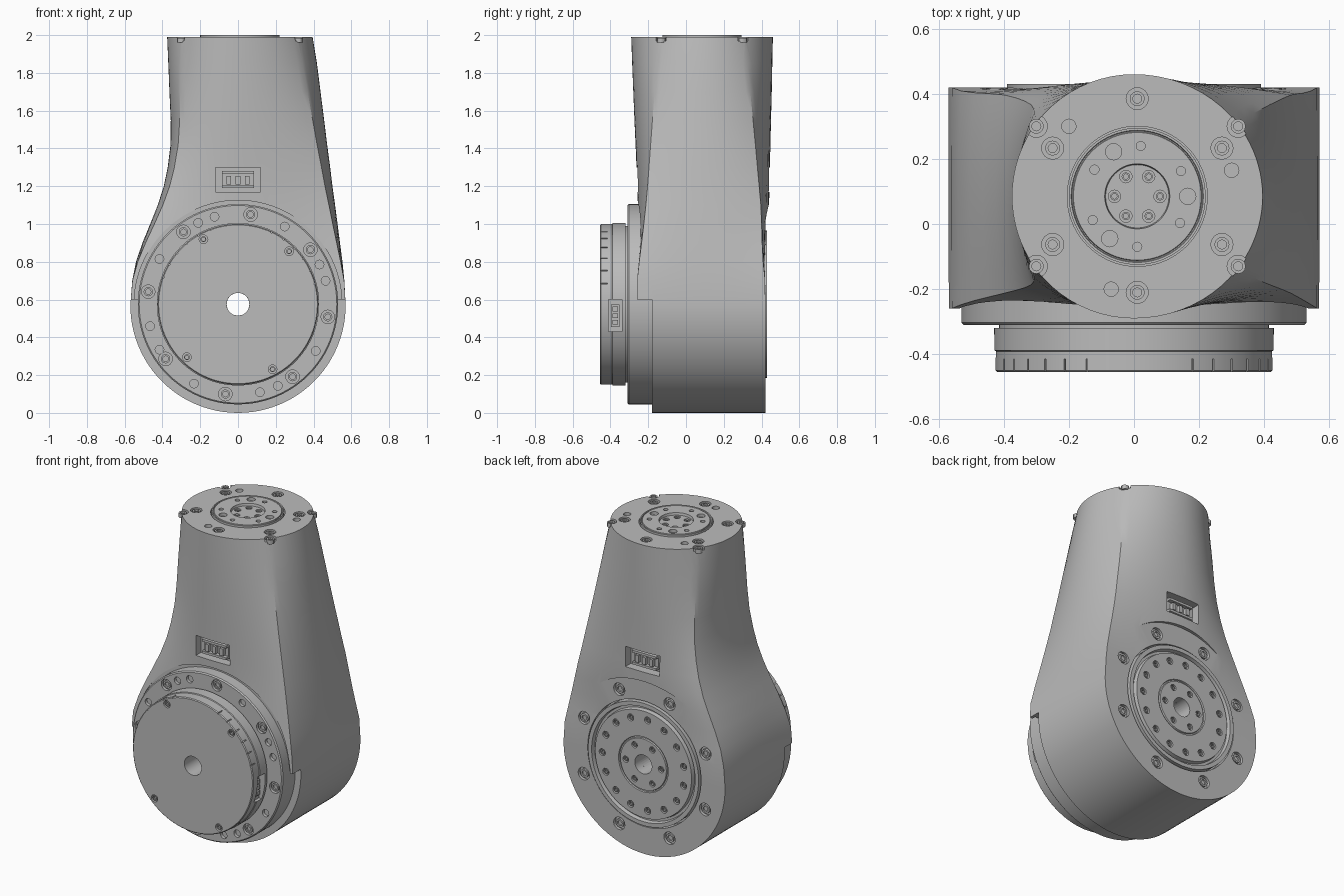
import bpy, bmesh
from math import pi, sin, cos, radians
from mathutils import Matrix, Vector

cube = bpy.data.objects.get("Cube")
if cube:
    bpy.data.objects.remove(cube, do_unlink=True)

grey = bpy.data.materials.new("metal_grey")
grey.use_nodes = True
GREY = (0.5, 0.5, 0.5, 1)
grey.diffuse_color = GREY
grey.node_tree.nodes["Principled BSDF"].inputs["Base Color"].default_value = GREY

# Working frames: local z points out of the face being detailed
FRONT = Matrix.Translation((0, 0, 0.575)) @ Matrix.Rotation(pi / 2, 4, 'X')
BACK = Matrix.Translation((0, 0, 0.575)) @ Matrix.Rotation(-pi / 2, 4, 'X')
TOP = Matrix.Translation((0.01, 0.085, 0))


def finish(name, bm):
    bmesh.ops.recalc_face_normals(bm, faces=bm.faces)
    mesh = bpy.data.meshes.new(name)
    bm.to_mesh(mesh)
    bm.free()
    mesh.materials.append(grey)
    obj = bpy.data.objects.new(name, mesh)
    bpy.context.collection.objects.link(obj)
    return obj


def add_lathe(bm, profile, frame, seg):
    """Revolve a closed (radius, height) outline about local z."""
    rings = []
    for r, h in profile:
        rings.append([bm.verts.new(frame @ Vector((r * cos(2 * pi * i / seg), r * sin(2 * pi * i / seg), h)))
                      for i in range(seg)])
    for k, ring in enumerate(rings):
        nxt = (k + 1) % len(rings)
        if profile[k][0] == 0 and profile[nxt][0] == 0:
            continue
        for i in range(seg):
            j = (i + 1) % seg
            bm.faces.new((ring[i], ring[j], rings[nxt][j], rings[nxt][i]))
    bmesh.ops.remove_doubles(bm, verts=[v for ring in rings for v in ring], dist=1e-5)


def lathe(name, profile, frame, seg=96):
    bm = bmesh.new()
    add_lathe(bm, profile, frame, seg)
    return finish(name, bm)


def boxes(name, spans, frame=Matrix()):
    """Boxes given as (low corner, high corner)."""
    bm = bmesh.new()
    for lo, hi in spans:
        lo, hi = Vector(lo), Vector(hi)
        bmesh.ops.create_cube(bm, size=1, matrix=frame @ Matrix.Translation((lo + hi) / 2)
                              @ Matrix.Diagonal((hi - lo).to_4d()))
    return finish(name, bm)


def cut(obj, cutter):
    mod = obj.modifiers.new("cut", 'BOOLEAN')
    mod.operation, mod.solver, mod.object = 'DIFFERENCE', 'EXACT', cutter
    bpy.context.view_layer.objects.active = obj
    bpy.ops.object.modifier_apply(modifier=mod.name)
    bpy.data.objects.remove(cutter, do_unlink=True)


def polar(radius, angles):
    return [(radius * cos(radians(a)), radius * sin(radians(a))) for a in angles]


def drill(obj, spots, frame, h, r, depth=0.02, heads=None):
    """Sink holes at local spots; heads names a set of socket screws in them."""
    holes, screws = bmesh.new(), bmesh.new()
    for x, y in spots:
        at = frame @ Matrix.Translation((x, y, h))
        add_lathe(holes, [(0, -depth), (r, -depth), (r, 0.05), (0, 0.05)], at, 16)
        q = r * 0.68
        add_lathe(screws, [(0, -depth - 0.01), (q, -depth - 0.01), (q, -0.004), (q * 0.6, -0.004),
                           (q * 0.6, -0.014), (0, -0.014)], at, 12)
    cut(obj, finish("hole_cutter", holes))
    if heads:
        finish(heads, screws)
    else:
        screws.free()


# Housing: round top blending to a square-edged shape over a half barrel
# rows of z, left width, right width, front y, back y (-x side flares, +x side is straight)
ROWS = [(1.99, .375, .395, -.29, .46), (1.85, .369, .418, -.285, .457), (1.7, .363, .437, -.279, .454),
        (1.55, .356, .456, -.273, .45), (1.42, .357, .472, -.267, .447), (1.3, .372, .488, -.262, .444),
        (1.2, .393, .5, -.258, .442), (1.1, .425, .514, -.256, .44), (1.0, .465, .527, -.256, .433),
        (.9, .506, .54, -.257, .425), (.8, .54, .553, -.259, .42), (.7, .56, .563, -.26, .42)]
for step in range(25):
    phi = pi / 2 * (1 - step / 24)
    ROWS.append((.57 - .57 * cos(phi), .57 * sin(phi), .57 * sin(phi), -.26, .42))

CORNER, SIDE = radians(37), 20
corners = [(1, -1), (1, 1), (-1, 1), (-1, -1)]
angles = [-CORNER, CORNER, pi - CORNER, pi + CORNER, 2 * pi - CORNER]
bm = bmesh.new()
rings = []
for z, left, right, front, back in ROWS:
    square = min(1, (1.99 - z) / 1.3)
    ring = []
    for side in range(4):
        a, b = Vector(corners[side]), Vector(corners[(side + 1) % 4])
        for i in range(SIDE):
            t = i / SIDE
            ang = angles[side] + t * (angles[side + 1] - angles[side])
            p = Vector((cos(ang), sin(ang))).lerp(a.lerp(b, t), square)
            x = p.x * (right if p.x > 0 else left)
            y = (front + back) / 2 + p.y * (back - front) / 2
            ring.append(bm.verts.new((x, y, z)))
    rings.append(ring)
for upper, lower in zip(rings, rings[1:]):
    for i in range(len(upper)):
        j = (i + 1) % len(upper)
        bm.faces.new((upper[i], upper[j], lower[j], lower[i]))
bm.faces.new(rings[0])
bmesh.ops.remove_doubles(bm, verts=bm.verts, dist=1e-5)
housing = finish("arm_housing", bm)

# Housing seats: lower front step, flange ledge, rear seat, bore and top recess
cut(housing, boxes("step_cutter", [((-.8, -.6, -.2), (.8, -.18, .6))]))
cut(housing, lathe("ledge_cutter", [(0, .235), (.55, .235), (.55, .5), (0, .5)], FRONT))
cut(housing, lathe("rear_cutter", [(0, .37), (.4, .37), (.4, .42), (.535, .42), (.535, .6), (0, .6)], BACK))
cut(housing, lathe("bore_cutter", [(0, -.7), (.06, -.7), (.06, .7), (0, .7)], FRONT, 32))
cut(housing, lathe("top_cutter", [(0, 1.95), (.215, 1.95), (.215, 2.1), (0, 2.1)], TOP))

# Connector sockets on the front and back of the housing
for name, s, y in (("front", -1, .262), ("back", 1, .444)):
    def span(x0, x1, d0, d1, z0, z1):
        ys = sorted((s * (y - d0), s * (y - d1)))
        return (x0, ys[0], z0), (x1, ys[1], z1)
    cut(housing, boxes("socket_cutter", [span(-.12, .12, -.1, .06, 1.17, 1.3)]))
    boxes(name + "_connector", [span(-.085, .085, .045, .07, 1.19, 1.28),
                                span(-.085, .085, .02, .05, 1.265, 1.28),
                                span(-.085, .085, .02, .05, 1.19, 1.205)]
          + [span(x - .012, x + .012, .02, .05, 1.21, 1.255) for x in (-.05, 0, .05)])

# Top face screws and output disc
top_spots = [(0, .3), (0, -.295)] + [(sx * x, sy * y) for sx in (-1, 1) for sy in (-1, 1)
                                     for x, y in ((.31, .215), (.26, .148))]
drill(housing, top_spots, TOP, 1.99, .034, heads="top_screws")
drill(housing, [(-.21, .215), (.29, .08), (-.08, -.285)], TOP, 1.99, .022)
top_disc = lathe("top_output_disc", [(0, 1.94), (.21, 1.94), (.21, 2), (.203, 2), (.201, 1.994), (.198, 1.994),
                                     (.196, 2), (.1, 2), (.097, 1.985), (0, 1.985)], TOP)
drill(top_disc, polar(.07, range(0, 360, 60)), TOP, 1.985, .019, heads="top_hub_screws")
drill(top_disc, polar(.155, (0, 118, 237)), TOP, 2, .025)
drill(top_disc, polar(.155, (30, 86, 148, 208, 270, 328)), TOP, 2, .014)

# Front flange and its screws
flange = lathe("front_flange", [(.06, .17), (.53, .17), (.53, .303), (.523, .31), (.06, .31)], FRONT)
drill(flange, polar(.48, range(-8, 352, 45)), FRONT, .31, .036, heads="flange_screws")
drill(flange, polar(.48, (105, 116, 59, 26, 15, -31, -64, -76, -119, -150, 194, 150)), FRONT, .31, .023)

# Front cap with rim vents, side sockets and screws
cap = lathe("front_cap", [(.06, .3), (.415, .3), (.415, .32), (.43, .32), (.43, .388), (.425, .391),
                          (.425, .45), (.42, .455), (.06, .455)], FRONT, 128)
for a in [*range(15, 70, 10), *range(110, 165, 10)]:
    cut(cap, boxes("vent_cutter", [((.417, -.003, .415), (.46, .003, .5))],
                   FRONT @ Matrix.Rotation(radians(a), 4, 'Z')))
drill(cap, polar(.39, (118, 46, -62, -134)), FRONT, .455, .023, heads="cap_screws")
for name, turn in (("left", 0), ("right", pi)):
    frame = FRONT @ Matrix.Rotation(turn, 4, 'Z')
    tilt = .06 if turn else -.06
    cut(cap, boxes("side_cutter", [((.385, tilt - .085, .34), (.5, tilt + .085, .41))], frame))
    boxes(name + "_cap_connector", [((.38, tilt - .06, .352), (.395, tilt + .06, .398))]
          + [((.39, tilt + d - .012, .36), (.408, tilt + d + .012, .39)) for d in (-.035, 0, .035)], frame)

# Rear output disc, rear ring screws
rear = lathe("rear_output_disc", [(.06, .36), (.39, .36), (.39, .43), (.365, .43), (.36, .405), (.345, .405),
                                  (.34, .43), (.175, .43), (.172, .422), (.165, .422), (.162, .43),
                                  (.06, .43)], BACK)
drill(rear, polar(.29, range(0, 360, 24)), BACK, .43, .022, heads="rear_disc_screws")
drill(rear, polar(.125, range(0, 360, 60)), BACK, .43, .02, heads="rear_hub_screws")
drill(housing, polar(.463, [22.5 + 45 * i for i in range(8)]), BACK, .42, .04, heads="rear_ring_screws")

# Smooth curved faces while keeping hard edges
bpy.ops.object.select_all(action='DESELECT')
for obj in bpy.context.collection.objects:
    if obj.type == 'MESH' and grey.name in obj.data.materials:
        obj.select_set(True)
        bpy.context.view_layer.objects.active = obj
bpy.ops.object.shade_smooth_by_angle(angle=radians(30))
